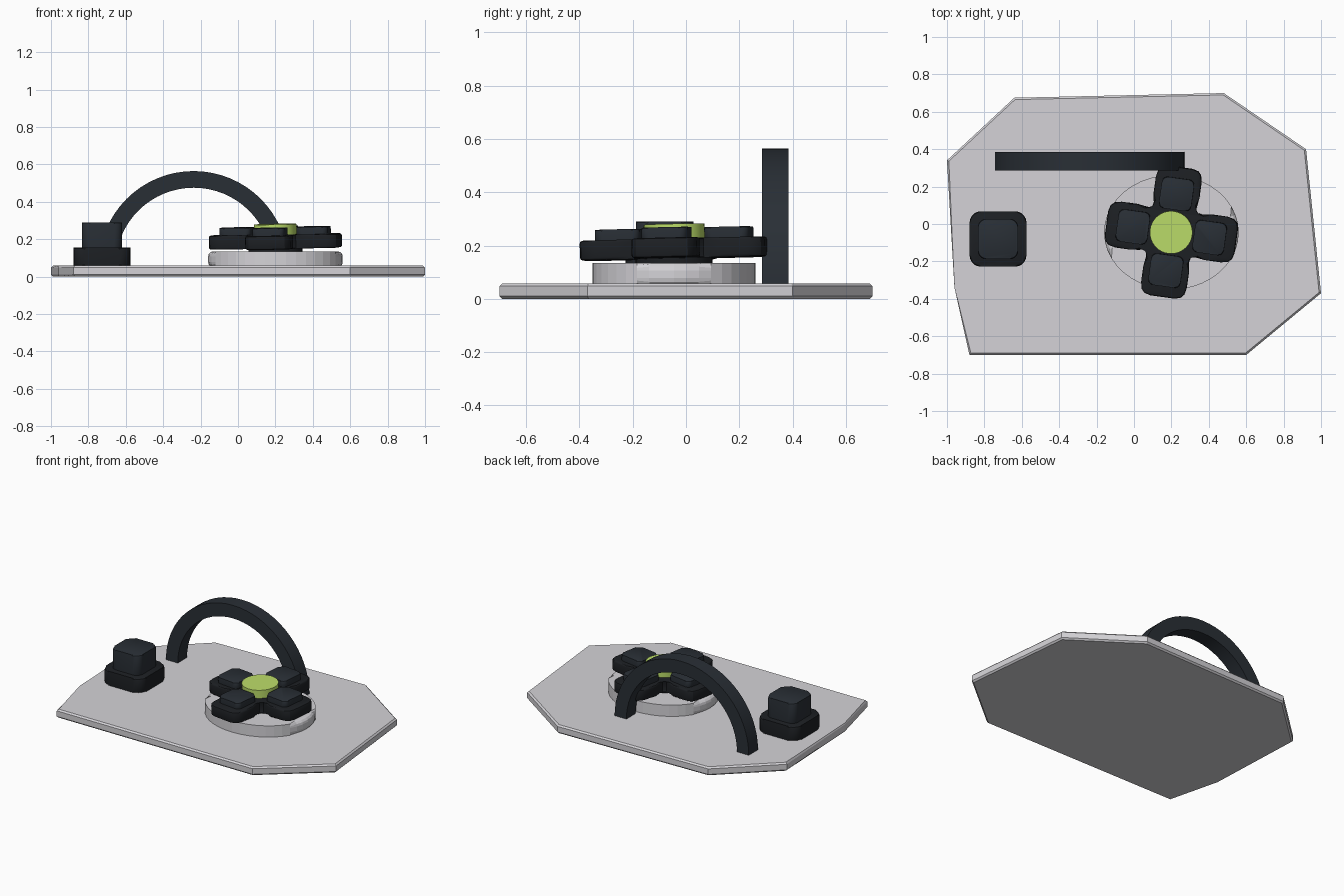
import bpy, bmesh
from math import sin, cos, pi, radians
from mathutils import Matrix

if "Cube" in bpy.data.objects:
    bpy.data.objects.remove(bpy.data.objects["Cube"])


def material(name, rgb):
    m = bpy.data.materials.new(name)
    m.diffuse_color = (*rgb, 1)
    m.use_nodes = True
    m.node_tree.nodes["Principled BSDF"].inputs["Base Color"].default_value = m.diffuse_color
    return m


plate_mat = material("pale_shell", (0.66, 0.65, 0.68))
black_mat = material("black_plastic", (0.012, 0.014, 0.017))
slate_mat = material("slate_plastic", (0.022, 0.028, 0.036))
green_mat = material("lime_button", (0.50, 0.72, 0.14))


def prism(name, pts, z0, z1, mat, bevel=0.0, segments=2, matrix=Matrix(), smooth=True):
    """Extrude an outline upward and round its top and bottom rims."""
    bm = bmesh.new()
    low = [bm.verts.new((x, y, z0)) for x, y in pts]
    high = [bm.verts.new((x, y, z1)) for x, y in pts]
    bm.faces.new(low[::-1])
    bm.faces.new(high)
    n = len(pts)
    for i in range(n):
        j = (i + 1) % n
        bm.faces.new((low[i], low[j], high[j], high[i]))
    if bevel:
        rims = [e for e in bm.edges if abs(e.verts[0].co.z - e.verts[1].co.z) < 1e-6]
        bmesh.ops.bevel(bm, geom=rims, offset=bevel, segments=segments,
                        profile=0.5, affect='EDGES')
    bm.transform(matrix)
    bmesh.ops.recalc_face_normals(bm, faces=bm.faces[:])
    mesh = bpy.data.meshes.new(name)
    bm.to_mesh(mesh)
    bm.free()
    ob = bpy.data.objects.new(name, mesh)
    bpy.context.collection.objects.link(ob)
    if mat:
        mesh.materials.append(mat)
    if smooth:
        bpy.ops.object.select_all(action='DESELECT')
        ob.select_set(True)
        bpy.context.view_layer.objects.active = ob
        bpy.ops.object.shade_smooth_by_angle(angle=radians(30))
    return ob


def ellipse(rx, ry, n):
    return [(rx * cos(2 * pi * i / n), ry * sin(2 * pi * i / n)) for i in range(n)]


def rounded_rect(hx, hy, r, n=5):
    pts = []
    for q, (sx, sy) in enumerate([(1, 1), (-1, 1), (-1, -1), (1, -1)]):
        for i in range(n + 1):
            a = pi / 2 * (q + i / n)
            pts.append((sx * (hx - r) + r * cos(a), sy * (hy - r) + r * sin(a)))
    return pts


# Base plate: irregular octagon
outline = [(-0.88, -0.70), (0.60, -0.70), (1.0, -0.37), (0.92, 0.40),
           (0.48, 0.70), (-0.64, 0.675), (-1.0, 0.34), (-0.96, -0.34)]
prism("base_plate", outline, 0, 0.058, plate_mat, 0.01, 1, smooth=False)

# Oval pedestal with rounded rim
prism("oval_pedestal", ellipse(0.36, 0.306, 40), 0.05, 0.135, plate_mat, 0.028, 3,
      Matrix.Translation((0.20, -0.045, 0)), smooth=False)

# Hub below the cross pad
prism("pad_hub", ellipse(0.145, 0.145, 32), 0.125, 0.17, black_mat, 0,
      matrix=Matrix.Translation((0.20, -0.045, 0)))

# Directional cross, turned and slightly tilted
pad = (Matrix.Translation((0.20, -0.043, 0.188)) @ Matrix.Rotation(0.022, 4, 'X')
       @ Matrix.Rotation(-0.018, 4, 'Y') @ Matrix.Rotation(radians(-8), 4, 'Z'))
half = [(0.107, 0.125), (0.117, 0.155), (0.123, 0.20), (0.123, 0.285),
        (0.115, 0.322), (0.098, 0.341), (0.065, 0.350)]
arm = half + [(-x, y) for x, y in reversed(half)]
cross = []
for k in range(4):
    c, s = cos(k * pi / 2), sin(k * pi / 2)
    cross += [(c * x - s * y, s * x + c * y) for x, y in arm]
prism("cross_pad", cross, -0.037, 0.037, black_mat, 0.010, 2, pad)

# Raised key on each arm
for k, side in enumerate(("back", "left", "front", "right")):
    m = pad @ Matrix.Rotation(k * pi / 2, 4, 'Z') @ Matrix.Translation((0, 0.207, 0))
    prism(side + "_key", rounded_rect(0.087, 0.085, 0.03), 0.025, 0.077,
          slate_mat, 0.010, 2, m)

# Green centre button
prism("centre_button", ellipse(0.114, 0.114, 40), 0.02, 0.092, green_mat, 0.008, 2, pad)

# Square knob with its collar
knob = Matrix.Translation((-0.727, -0.08, 0))
prism("knob_collar", rounded_rect(0.152, 0.148, 0.06), 0.055, 0.155, black_mat, 0.015, 2, knob)
prism("knob_cap", rounded_rect(0.108, 0.108, 0.045), 0.14, 0.29, slate_mat, 0.012, 2, knob)

# Arched handle: half ring extruded in depth
angles = [pi * i / 32 for i in range(33)]
arch = ([(0.507 * cos(a), 0.507 * sin(a)) for a in angles]
        + [(0.418 * cos(a), 0.418 * sin(a)) for a in reversed(angles)])
prism("arched_handle", arch, -0.05, 0.05, slate_mat, 0,
      matrix=Matrix.Translation((-0.237, 0.335, 0.057)) @ Matrix.Rotation(pi / 2, 4, 'X'))
